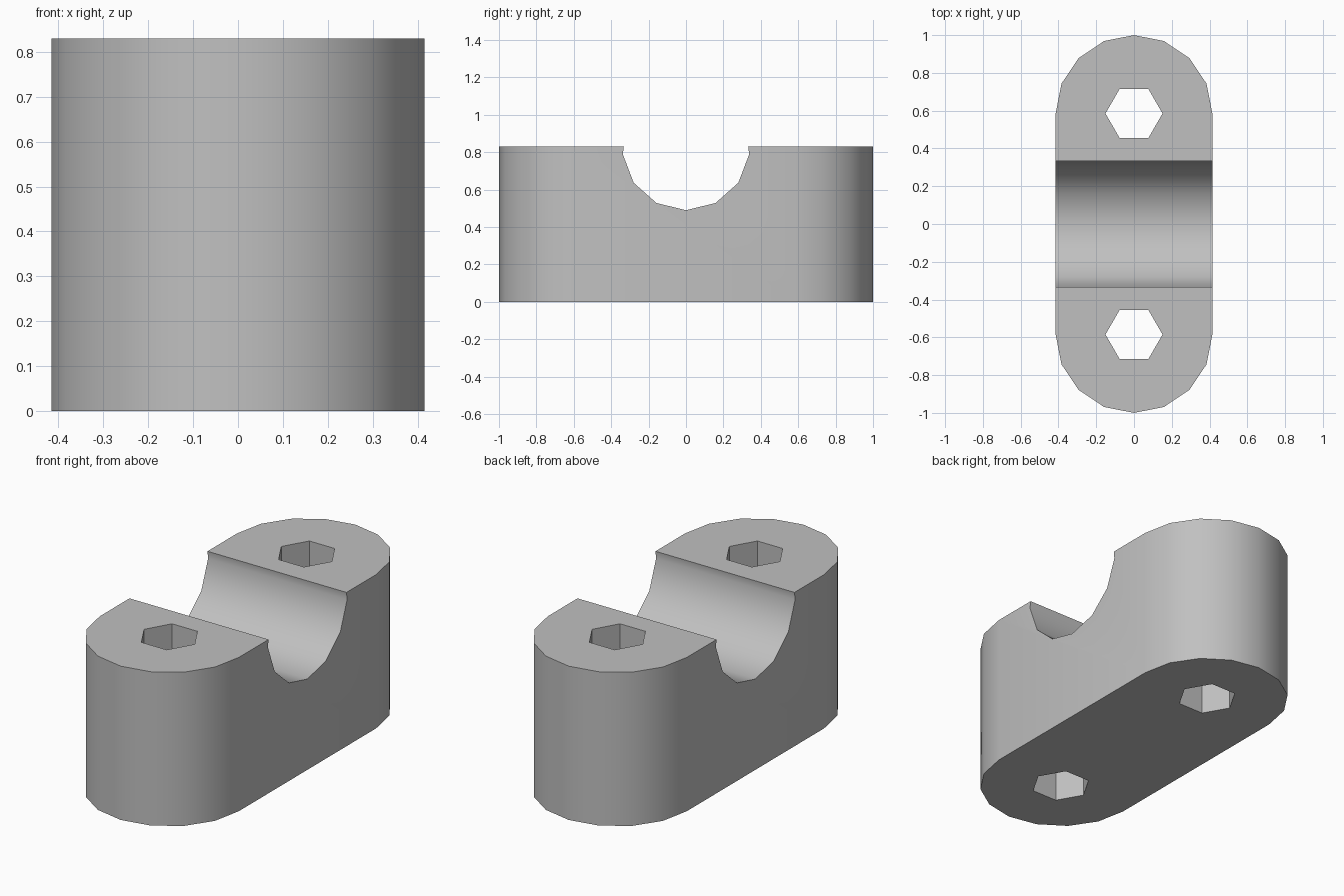
import bpy
import bmesh
from math import sin, cos, pi, radians

if "Cube" in bpy.data.objects:
    bpy.data.objects.remove(bpy.data.objects["Cube"], do_unlink=True)

HEIGHT = 0.83
END_R = 0.415
END_Y = 0.585
HOLE_R = 0.151
SLOT_R = 0.34

grey = bpy.data.materials.new("plain grey")
grey.use_nodes = True
colour = (0.53, 0.53, 0.53, 1)
grey.diffuse_color = colour
grey.node_tree.nodes["Principled BSDF"].inputs["Base Color"].default_value = colour


def prism(name, outline, depth):
    """Extrude a closed 3D outline along the depth vector."""
    bm = bmesh.new()
    face = bm.faces.new([bm.verts.new(p) for p in outline])
    top = bmesh.ops.extrude_face_region(bm, geom=[face])
    verts = [v for v in top["geom"] if isinstance(v, bmesh.types.BMVert)]
    bmesh.ops.translate(bm, verts=verts, vec=depth)
    bmesh.ops.recalc_face_normals(bm, faces=bm.faces)
    mesh = bpy.data.meshes.new(name)
    bm.to_mesh(mesh)
    bm.free()
    mesh.materials.append(grey)
    obj = bpy.data.objects.new(name, mesh)
    bpy.context.collection.objects.link(obj)
    return obj


# Clamp body: long block with rounded ends
half = [(END_R * cos(i * pi / 8), END_Y + END_R * sin(i * pi / 8), 0) for i in range(9)]
body = prism("clamp_body", half + [(-x, -y, z) for x, y, z in half], (0, 0, HEIGHT))

# Pipe groove across the top
groove = [(-0.6, SLOT_R * sin(i * 2 * pi / 13), HEIGHT - SLOT_R * cos(i * 2 * pi / 13))
          for i in range(13)]
cutters = [prism("groove_cutter", groove, (1.2, 0, 0))]

# Hexagonal bolt holes
for name, side in (("front", -1), ("back", 1)):
    hexagon = [(HOLE_R * cos(i * pi / 3), side * END_Y + HOLE_R * sin(i * pi / 3), -0.1)
               for i in range(6)]
    cutters.append(prism(name + "_hole_cutter", hexagon, (0, 0, HEIGHT + 0.2)))

# Cut the body, then drop the helpers
bpy.context.view_layer.objects.active = body
for cutter in cutters:
    cutter.hide_render = True
    mod = body.modifiers.new(cutter.name, "BOOLEAN")
    mod.operation = "DIFFERENCE"
    mod.solver = "EXACT"
    mod.object = cutter
    bpy.ops.object.modifier_apply(modifier=mod.name)
    bpy.data.objects.remove(cutter, do_unlink=True)

# Smooth the rounded surfaces, keep the edges sharp
bpy.ops.object.select_all(action="DESELECT")
body.select_set(True)
bpy.ops.object.shade_smooth_by_angle(angle=radians(30))
